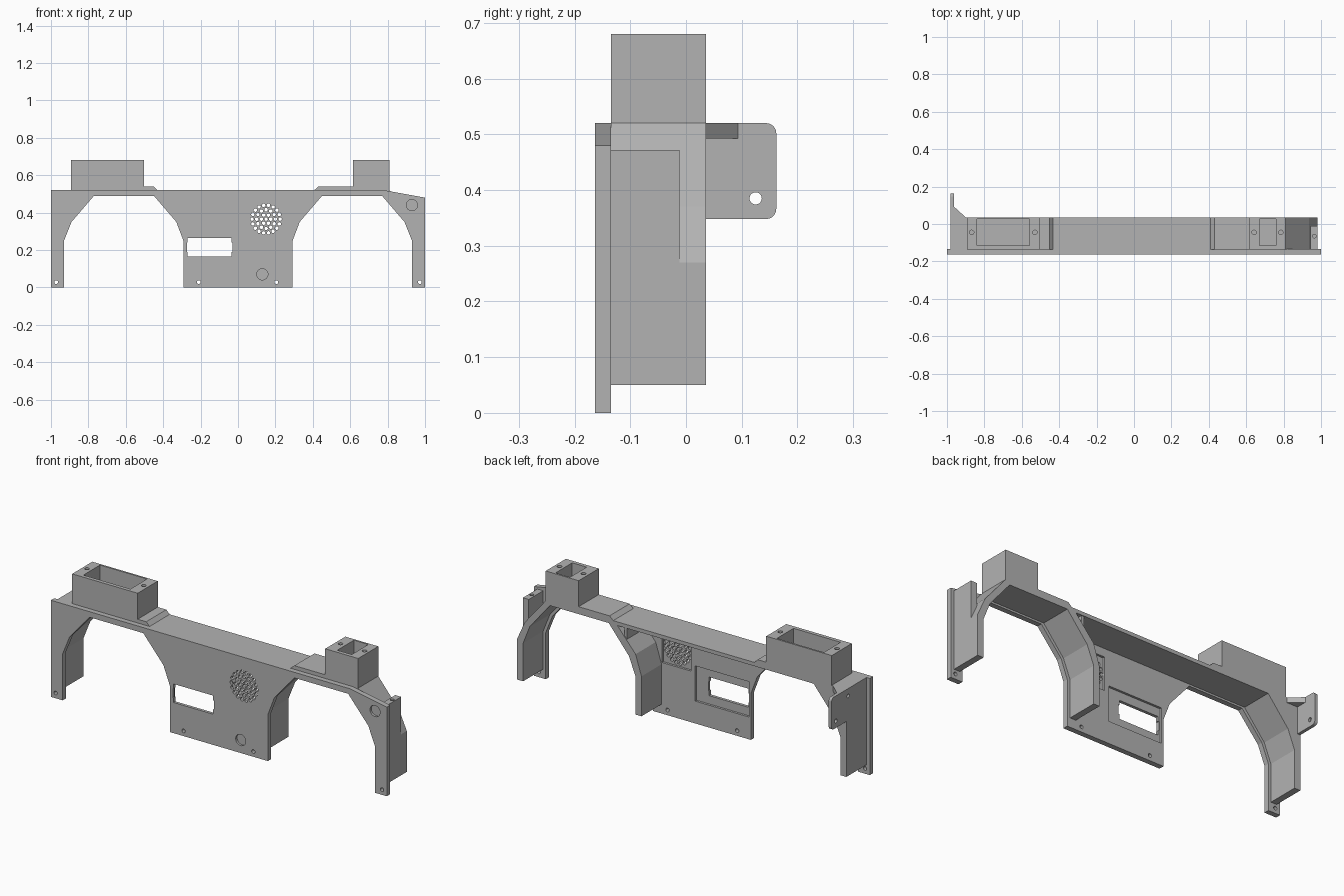
import bpy, bmesh, math
from mathutils import Matrix, Vector

cube = bpy.data.objects.get("Cube")
if cube:
    bpy.data.objects.remove(cube, do_unlink=True)

grey = bpy.data.materials.new("plain grey")
grey.use_nodes = True
grey.diffuse_color = (0.45, 0.45, 0.45, 1)
grey.node_tree.nodes["Principled BSDF"].inputs["Base Color"].default_value = (0.45, 0.45, 0.45, 1)

FRONT, JOIN, BACK = -0.163, -0.135, 0.036   # depth of plate face, plate rear, shell rear


def prism(bm, points, axis, lo, hi):
    """Extrude a 2D outline along axis; the outline uses the other two axes in order."""
    def place(p, d):
        co = list(p)
        co.insert("xyz".index(axis), d)
        return bm.verts.new(co)
    face = bm.faces.new([place(p, lo) for p in points])
    move = Vector([hi - lo if a == axis else 0 for a in "xyz"])
    ext = bmesh.ops.extrude_face_region(bm, geom=[face])
    bmesh.ops.translate(bm, vec=move, verts=[v for v in ext["geom"] if isinstance(v, bmesh.types.BMVert)])


def disc(cx, cy, r, n=20):
    return [(cx + r * math.cos(math.tau * i / n), cy + r * math.sin(math.tau * i / n)) for i in range(n)]


def rect(x0, x1, y0, y1):
    return [(x0, y0), (x1, y0), (x1, y1), (x0, y1)]


def build(name, *prisms):
    bm = bmesh.new()
    for p in prisms:
        prism(bm, *p)
    bmesh.ops.recalc_face_normals(bm, faces=bm.faces)
    mesh = bpy.data.meshes.new(name)
    bm.to_mesh(mesh)
    bm.free()
    mesh.materials.append(grey)
    obj = bpy.data.objects.new(name, mesh)
    bpy.context.collection.objects.link(obj)
    return obj


def cut(obj, *prisms):
    """Subtract prisms from the object and keep the finished mesh."""
    cutter = build("cutter", *prisms)
    cutter.hide_render = True
    mod = obj.modifiers.new("cut", "BOOLEAN")
    mod.operation, mod.solver, mod.object = "DIFFERENCE", "EXACT", cutter
    bpy.context.view_layer.update()
    done = bpy.data.meshes.new_from_object(obj.evaluated_get(bpy.context.evaluated_depsgraph_get()))
    obj.modifiers.clear()
    obj.data = done
    bpy.data.objects.remove(cutter, do_unlink=True)


# Front plate with two arches
arch = [(0.93, 0), (0.93, 0.25), (0.89, 0.35), (0.77, 0.49),
        (0.45, 0.49), (0.33, 0.35), (0.292, 0.25), (0.292, 0)]
outline = [(-1, 0), (-1, 0.52), (0.78, 0.52), (1, 0.48), (1, 0)]
outline += arch + [(-x, z) for x, z in reversed(arch)]
plate = build("front_plate", (outline, "y", FRONT, JOIN))

# Rear recesses around window and speaker, blind round dimples on the front
cut(plate,
    (rect(-0.28, 0.04, 0.12, 0.31), "y", JOIN - 0.012, 0),
    (rect(0.065, 0.238, 0.275, 0.455), "y", JOIN - 0.012, 0),
    (disc(0.13, 0.07, 0.03, 32), "y", FRONT - 0.1, FRONT + 0.012),
    (disc(0.93, 0.44, 0.03, 32), "y", FRONT - 0.1, FRONT + 0.012))

# Notched window, screw holes and speaker grille
half = [(0.105, -0.05), (0.117, -0.05), (0.117, -0.025), (0.122, -0.025),
        (0.122, 0.025), (0.117, 0.025), (0.117, 0.05), (0.105, 0.05)]
window = [(x - 0.152, z + 0.215) for x, z in half + [(-x, -z) for x, z in half]]
holes = [(window, "y", -0.3, 0)]
holes += [(disc(x, 0.028, 0.01), "y", -0.3, 0) for x in (-0.972, 0.972, -0.21, 0.205)]
for ring in range(4):
    for i in range(max(1, 6 * ring)):
        a = math.tau * i / max(1, 6 * ring)
        spot = (0.15 + 0.025 * ring * math.cos(a), 0.365 + 0.025 * ring * math.sin(a))
        holes.append((disc(*spot, 0.0095, 12), "y", -0.3, 0))
cut(plate, *holes)

# Shell behind the plate: outer leg, deck and full right arch
shell_profile = [
    (-0.98, 0.05), (-0.945, 0.05), (-0.945, 0.255), (-0.905, 0.355), (-0.785, 0.5),
    (0.383, 0.5), (0.275, 0.375), (0.24, 0.265), (0.24, 0.05),
    (0.275, 0.05), (0.275, 0.255), (0.315, 0.355), (0.435, 0.5),
    (0.785, 0.5), (0.905, 0.355), (0.945, 0.255), (0.945, 0.05),
    (0.98, 0.05), (0.98, 0.27), (0.935, 0.37), (0.81, 0.52), (-0.98, 0.52)]
shell = build("arch_shell", (shell_profile, "y", JOIN, BACK))
cut(shell, (disc(0.02, 0.48, 0.01), "x", -1.1, -0.95))

# Small gusset where the inner arch wall meets the deck
build("deck_gusset", ([(0.33, 0.5), (0.345, 0.5), (0.345, 0.45), (0.33, 0.43)], "y", JOIN, BACK - 0.005))

# Outer mounting block on the left leg
block = build("leg_block", (rect(0.945, 0.98, 0.265, 0.472), "y", JOIN, -0.012))
cut(block, (disc(0.964, -0.065, 0.01), "z", 0.4, 0.6))


# Open mounting boxes on the deck
def mounting_box(name, x0, x1, px0, px1, screws):
    box = build(name, (rect(x0, x1, JOIN, BACK), "z", 0.52, 0.68))
    cut(box, (rect(px0, px1, -0.115, 0.026), "z", 0.54, 0.8),
        *[(disc(x, -0.045, 0.012), "z", 0.6, 0.8) for x in screws])


mounting_box("large_box", -0.893, -0.503, -0.84, -0.56, (-0.868, -0.53))
mounting_box("small_box", 0.614, 0.81, 0.672, 0.758, (0.642, 0.785))

# Chamfered pads beside the boxes
build("large_box_pad", ([(-0.503, 0.52), (-0.503, 0.54), (-0.452, 0.54), (-0.432, 0.52)], "y", JOIN, BACK))
build("small_box_pad", ([(0.614, 0.52), (0.614, 0.54), (0.43, 0.54), (0.408, 0.52)], "y", JOIN, BACK))

# Rear flange with rounded corners, screw hole and brace
r, flange = 0.018, [(BACK, 0.348)]
for cz, start in ((0.348 + r, -90), (0.52 - r, 0)):
    for i in range(7):
        a = math.radians(start + 15 * i)
        flange.append((0.162 - r + r * math.cos(a), cz + r * math.sin(a)))
flange.append((BACK, 0.52))
ear = build("rear_flange", (flange, "x", -0.98, -0.963))
cut(ear, (disc(0.125, 0.385, 0.011), "x", -1.1, -0.9))
build("flange_brace", ([(-0.963, 0.093), (-0.963, BACK), (-0.9, BACK)], "z", 0.492, 0.52))
